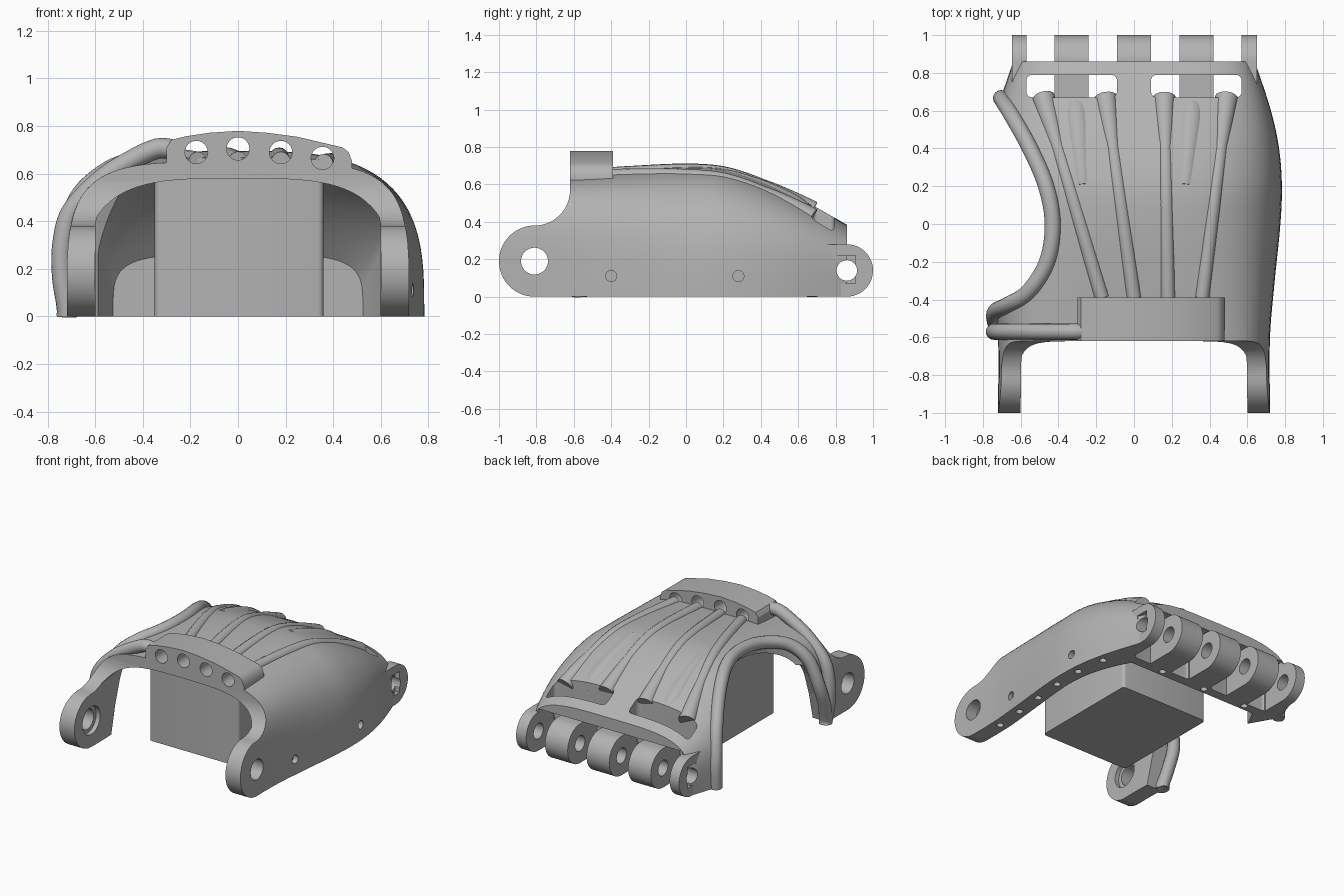
import bpy, bmesh, math
from mathutils import Vector

if "Cube" in bpy.data.objects:
    bpy.data.objects.remove(bpy.data.objects["Cube"])

grey = bpy.data.materials.new("plain_grey")
grey.use_nodes = True
grey.diffuse_color = (0.45, 0.45, 0.45, 1)
grey.node_tree.nodes["Principled BSDF"].inputs["Base Color"].default_value = (0.45, 0.45, 0.45, 1)

# Shell control rows: y, half width, height, roundness exponent
ROWS = [(-1, .72, .65, 4.4), (-.6, .72, .65, 4.4), (-.3, .745, .675, 3.7), (0, .775, .695, 3.2),
        (.2, .783, .685, 3.2), (.4, .768, .625, 3.3), (.6, .725, .53, 3.6), (.86, .64, .385, 4)]


def shape_at(y):
    """Smoothly interpolate width, height and exponent along the length."""
    y = min(max(y, ROWS[0][0]), ROWS[-1][0])
    i = max(k for k in range(len(ROWS) - 1) if ROWS[k][0] <= y)
    a, b = ROWS[i], ROWS[i + 1]
    p, q = ROWS[max(i - 1, 0)], ROWS[min(i + 2, len(ROWS) - 1)]
    d = b[0] - a[0]
    t = (y - a[0]) / d
    out = []
    for k in (1, 2, 3):
        ma = (b[k] - p[k]) / (b[0] - p[0]) * d
        mb = (q[k] - a[k]) / (q[0] - a[0]) * d
        out.append(a[k] * (2*t**3 - 3*t*t + 1) + ma * (t**3 - 2*t*t + t)
                   + b[k] * (3*t*t - 2*t**3) + mb * (t**3 - t*t))
    return out


def top(x, y):
    w, h, n = shape_at(y)
    return h * max(0, 1 - min(1, abs(x) / w) ** n) ** (1 / n)


def smooth_path(pts, steps=6):
    """Catmull-Rom curve through the points."""
    pts = [Vector(p) for p in pts]
    ext = [pts[0]] + pts + [pts[-1]]
    out = []
    for a, b, c, d in zip(ext, ext[1:], ext[2:], ext[3:]):
        for s in range(steps):
            t = s / steps
            out.append(.5 * (2*b + (c - a)*t + (2*a - 5*b + 4*c - d)*t*t + (3*b - a - 3*c + d)*t**3))
    return out + [pts[-1]]


def finish(name, bm):
    bmesh.ops.recalc_face_normals(bm, faces=bm.faces)
    me = bpy.data.meshes.new(name)
    bm.to_mesh(me)
    bm.free()
    me.materials.append(grey)
    ob = bpy.data.objects.new(name, me)
    bpy.context.collection.objects.link(ob)
    return ob


def loft(name, rings):
    bm = bmesh.new()
    rings = [[bm.verts.new(p) for p in r] for r in rings]
    for a, b in zip(rings, rings[1:]):
        for i in range(len(a)):
            j = (i + 1) % len(a)
            bm.faces.new((a[i], a[j], b[j], b[i]))
    bm.faces.new(rings[0])
    bm.faces.new(rings[-1])
    return finish(name, bm)


def prism(name, pts, axis, lo, hi):
    """Extrude a 2D outline along x (y,z), y (x,z) or z (x,y)."""
    def place(p, v):
        c = [p[0], p[1]]
        c.insert("xyz".index(axis), v)
        return c
    return loft(name, [[place(p, v) for p in pts] for v in (lo, hi)])


def arc(cx, cy, r, a0=0, a1=360, n=32):
    full = abs(a1 - a0) == 360
    angs = [math.radians(a0 + (a1 - a0) * i / n) for i in range(n if full else n + 1)]
    return [(cx + r * math.cos(a), cy + r * math.sin(a)) for a in angs]


def rect(x0, y0, x1, y1):
    return [(x0, y0), (x1, y0), (x1, y1), (x0, y1)]


def round_rect(x0, y0, x1, y1, r):
    return (arc(x1 - r, y1 - r, r, 0, 90, 4) + arc(x0 + r, y1 - r, r, 90, 180, 4)
            + arc(x0 + r, y0 + r, r, 180, 270, 4) + arc(x1 - r, y0 + r, r, 270, 359.9, 4))


def cut(ob, cutter):
    m = ob.modifiers.new("cut", 'BOOLEAN')
    m.operation, m.solver, m.object = 'DIFFERENCE', 'EXACT', cutter
    bpy.context.view_layer.objects.active = ob
    bpy.ops.object.modifier_apply(modifier=m.name)
    bpy.data.objects.remove(cutter)


def smooth(ob):
    bpy.ops.object.select_all(action='DESELECT')
    ob.select_set(True)
    bpy.context.view_layer.objects.active = ob
    bpy.ops.object.shade_smooth_by_angle(angle=math.radians(32))


def tube(name, pts, r):
    """Round cord swept along a path; r is a function of 0..1."""
    pts = [Vector(p) for p in pts]
    rings = []
    for i, p in enumerate(pts):
        d = (pts[min(i + 1, len(pts) - 1)] - pts[max(i - 1, 0)]).normalized()
        if i == 0:
            side = d.orthogonal().normalized()
        side = (side - d * side.dot(d)).normalized()
        up = d.cross(side)
        rad = r(i / (len(pts) - 1))
        rings.append([p + side * u + up * v for u, v in arc(0, 0, rad, n=16)])
    smooth(loft(name, rings))


def section(y, inner=False, segs=48):
    """Arch across the shell; the inner one has flat sides and thickens toward the knuckle wall."""
    w, h, n = shape_at(y)
    limit = w
    if inner:
        t = min(1, max(0, (y - .05) / .55))
        limit = w - .12 - .08 * t * t
        w, h, n = w - .06 - .14 * t * t, h - .07 - .2 * t * t, 3.6 + .9 * t
    pts = []
    for i in range(segs + 1):
        c, s = math.cos(math.pi * i / segs), max(0, math.sin(math.pi * i / segs))
        x = math.copysign(min(limit, abs(c) ** (2 / n) * w), c)
        pts.append((x, y, h * s ** (2 / n)))
    return pts + [(-min(w, limit), y, -.1), (min(w, limit), y, -.1)] if inner else pts


# Hollow shell with a thick wall behind the knuckles
shell = loft("palm_shell", [section(-1 + 1.86 * i / 48) for i in range(49)])
cut(shell, loft("hollow", [[(p[0], -1.1 if i == 0 else p[1], p[2]) for p in
                            section(-1 + 1.6 * i / 40, True)] for i in range(41)]))

# Wrist hinge ears: cut the front to a rounded profile
ear = arc(-.81, .19, .19, 270, 90) + arc(-.81, .57, .19, 270, 360, 12)
cut(shell, prism("ear_trim", [(-1.2, -.1), (-.81, -.1)] + ear + [(-.62, 1), (-1.2, 1)], "x", -1, 1))
cut(shell, prism("ear_hole", arc(-.81, .19, .072), "x", -1, 1))
cut(shell, prism("ear_counterbore", arc(-.81, .19, .1), "x", -.63, .63))

# Thumb opening, its front post narrowing toward the bottom
edge = [(-.69, .65), (-.65, .58), (-.55, .4), (-.465, .2), (-.43, 0), (-.46, -.2),
        (-.56, -.36), (-.67, -.43), (-.74, -.46)]
plan = [(p.x, p.y) for p in smooth_path([(x, y, 0) for x, y in edge])]
cut(shell, prism("thumb_opening", [(-1.2, .65)] + plan + [(-1.2, -.46)], "z", -.2, 1))
cut(shell, prism("post_taper", [(-.6, -.1), (-.58, 0), (-.53, .2), (-.47, .36), (-.42, .45),
                                (-.3, .45), (-.3, -.1)], "x", -1, -.4))

# Finger clearance, cord windows, pin bore and small side sockets
clearance = [(.68, -.1), (.68, .14)] + arc(.84, .14, .16, 180, 90, 10) + [(1.1, .3), (1.1, -.1)]
cut(shell, prism("finger_clearance", clearance, "x", -.57, .57))
for s in (-1, 1):
    cut(shell, prism("window", round_rect(min(s * .09, s * .57), .67, max(s * .09, s * .57), .79, .03),
                     "z", -.2, 1))
cut(shell, prism("pin_bore", arc(.86, .14, .055), "x", -1, 1))
for y in (-.4, .28):
    cut(shell, prism("socket", arc(y, .11, .03, n=16), "x", .7, 1))

# Sewing holes along the lower rim
rim = [(shape_at(y)[0] - .06, y) for y in (-.6, -.38, -.16, .06, .28, .5)]
for x, y in rim + [(x, .64) for x in (-.42, -.07, .29)]:
    cut(shell, prism("rim_hole", arc(x, y, .024, n=12), "z", -.1, .06))


# Cord holes run through the wrist band and the shell crest
def cut_cord_holes(ob):
    for x, z in ((-.175, .69), (0, .705), (.18, .69), (.355, .665)):
        cut(ob, prism("cord_hole", arc(x, z, .048, n=24), "y", -.8, -.39))


cut_cord_holes(shell)
smooth(shell)

# Knuckle hinges
outline = [(.66, 0)] + arc(.86, .14, .14, -90, 90, 24) + [(.66, .28)]
spans = {"outer_right": (-.645, -.57), "right": (-.42, -.24), "middle": (-.09, .09),
         "left": (.24, .42), "outer_left": (.57, .65)}
for name, (a, b) in spans.items():
    k = prism(name + "_knuckle", outline, "x", a, b)
    cut(k, prism("pin_bore", arc(.86, .14, .055), "x", -1, 1))
    if "outer" in name:
        s = 1 if a > 0 else -1
        cut(k, prism("pin_pocket", rect(.81, .07, .905, .22), "x", s * .615, s * .8))
    smooth(k)

# Cord guide band across the wrist end
crest = [(.48, .65), (.465, .69), (.44, .71), (.25, .755), (.12, .772), (0, .78), (-.12, .772),
         (-.22, .757), (-.28, .742), (-.30, .71)]
base = [(-.30 + .078 * i, top(-.30 + .078 * i, -.5) - .015) for i in range(11)]
band = prism("cord_guide_band", crest + base, "y", -.62, -.39)
cut_cord_holes(band)
smooth(band)

# Raised cord channels, flaring and sinking toward the windows
for i, (x0, x1) in enumerate(((-.17, -.48), (0, -.15), (.18, .16), (.36, .49))):
    path = []
    for j in range(25):
        t = j / 24
        x, y = x0 + (x1 - x0) * t, -.39 + 1.06 * t
        path.append((x, y, top(x, y) - .013 - .025 * t))
    tube("cord_channel_%d" % (i + 1), path, lambda t: .039 + .022 * max(0, t - .75) * 4)

# Low rounded pads between each channel pair
for side, s in (("right", -1), ("left", 1)):
    path = []
    for j in range(17):
        t = j / 16
        x, y = s * (.27 + .04 * t), .2 + .46 * t
        path.append((x, y, top(x, y) - .045 - .035 * t))
    tube(side + "_channel_pad", path, lambda t: (.05 + .04 * t) * max(.05, 1 - t ** 12) ** .5)

# Rounded rim of the thumb opening
rim_path = [(-.7, .66, 0), (-.7, .66, .2)] + [(x, y, top(x, y)) for x, y in edge[1:-1]]
rim_path += [(-.735, -.465, .3), (-.735, -.52, .15), (-.72, -.555, .04), (-.72, -.555, 0)]
tube("thumb_rim", smooth_path(rim_path), lambda t: .043)

# Thumb cord channel running from the band down the side
side_path = [(-.715, 0), (-.718, .04), (-.738, .16), (-.738, .3), (-.7, .44), (-.58, .57),
             (-.45, .655), (-.34, .705), (-.27, .7)]
tube("thumb_cord_channel", smooth_path([(x, -.57, z) for x, z in side_path]), lambda t: .043)

# Inner block
smooth(prism("inner_block", round_rect(-.35, -.51, .36, .32, .025), "z", 0, .61))
